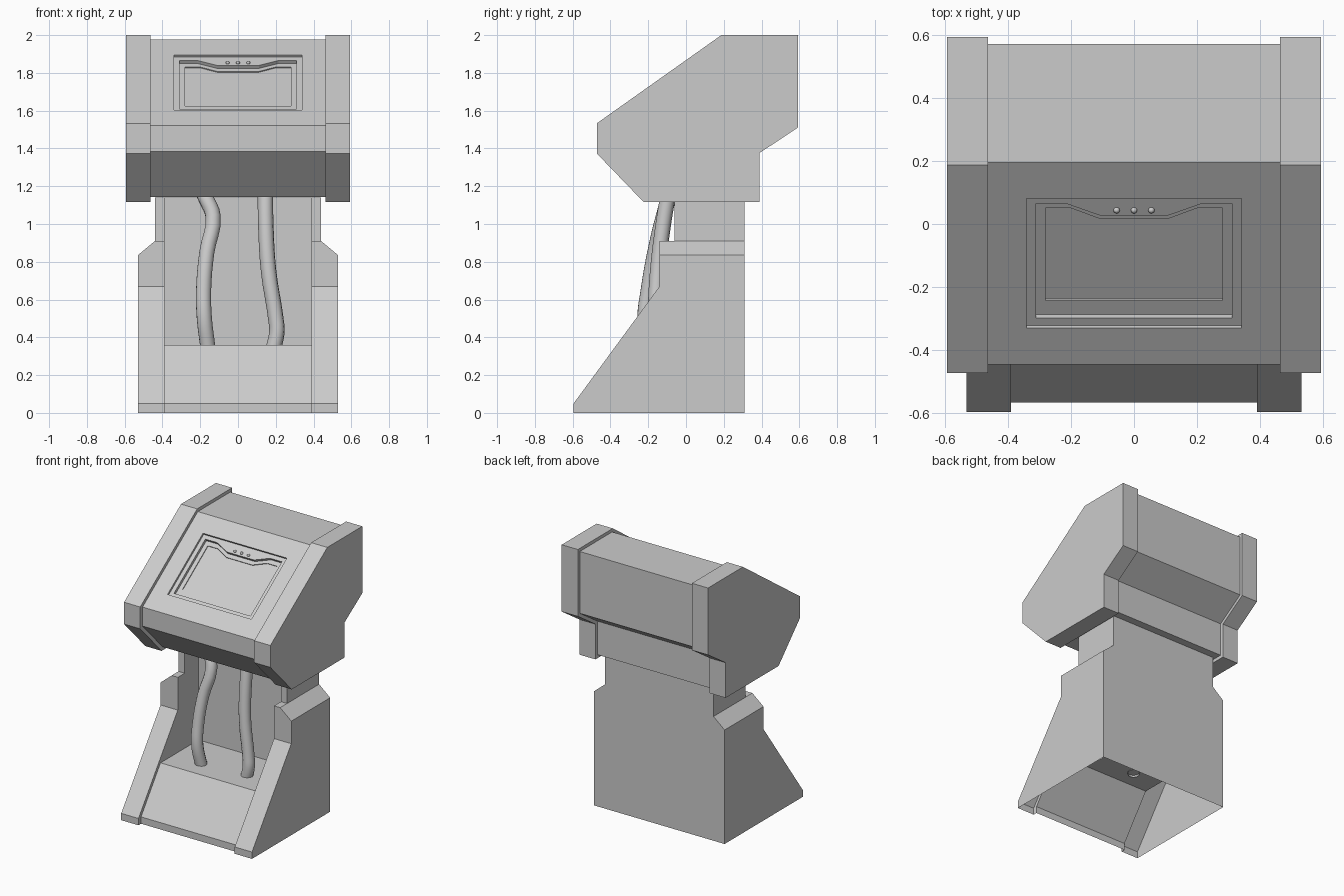
import bpy, bmesh
from mathutils import Vector

if "Cube" in bpy.data.objects:
    bpy.data.objects.remove(bpy.data.objects["Cube"])


def loft(name, a, b):
    """Solid between two matching outlines."""
    bm = bmesh.new()
    va = [bm.verts.new(p) for p in a]
    vb = [bm.verts.new(p) for p in b]
    bm.faces.new(va)
    bm.faces.new(vb[::-1])
    n = len(va)
    for i in range(n):
        bm.faces.new((va[i], vb[i], vb[(i + 1) % n], va[(i + 1) % n]))
    bmesh.ops.recalc_face_normals(bm, faces=bm.faces)
    me = bpy.data.meshes.new(name)
    bm.to_mesh(me)
    bm.free()
    ob = bpy.data.objects.new(name, me)
    bpy.context.collection.objects.link(ob)
    return ob


def side_prism(name, profile, x0, x1):
    """Extrude a (y, z) profile along x."""
    return loft(name, [(x0, y, z) for y, z in profile], [(x1, y, z) for y, z in profile])


def activate(ob):
    bpy.ops.object.select_all(action='DESELECT')
    ob.select_set(True)
    bpy.context.view_layer.objects.active = ob


def cut(ob, cutter):
    cutter.hide_render = True
    mod = ob.modifiers.new("cut", 'BOOLEAN')
    mod.operation = 'DIFFERENCE'
    mod.solver = 'EXACT'
    mod.object = cutter
    activate(ob)
    bpy.ops.object.modifier_apply(modifier=mod.name)
    bpy.data.objects.remove(cutter)


# Base: full-width block, then cut the front bay and the shoulders
base = side_prism("base", [(-.595, 0), (-.595, .05), (-.14, .67), (-.14, .91), (-.06, .91),
                           (-.06, 1.14), (.31, 1.14), (.31, 0)], -.53, .53)
cut(base, side_prism("bay_cutter", [(-.7, -.1), (-.565, -.1), (-.565, .05), (-.34, .36),
                                    (.10, .36), (.10, 1.3), (-.7, 1.3)], -.39, .39))
shoulder = [(.44, 1.3), (.44, .91), (.53, .835), (.60, .777), (.60, 1.3)]
for s in (-1, 1):
    cut(base, loft("shoulder_cutter", [(s * x, -.8, z) for x, z in shoulder],
                   [(s * x, .8, z) for x, z in shoulder]))

# Base is a shell: open underneath and where it meets the head
bm = bmesh.new()
bm.from_mesh(base.data)
ends = [f for f in bm.faces if all(v.co.z < .001 for v in f.verts)
        or all(v.co.z > 1.139 for v in f.verts)]
bmesh.ops.delete(bm, geom=ends, context='FACES')
bm.to_mesh(base.data)
bm.free()

# Head: cheek panels and the slightly inset centre body
cheek = [(-.472, 1.533), (.187, 2), (.592, 2), (.592, 1.51), (.388, 1.375),
         (.388, 1.117), (-.225, 1.117), (-.472, 1.373)]
for side, s in (("left", -1), ("right", 1)):
    side_prism("head_cheek_" + side, cheek, s * .462, s * .593)
body = side_prism("head_body", [(-.445, 1.522), (.195, 1.977), (.57, 1.977), (.57, 1.524),
                                (.364, 1.388), (.364, 1.142), (-.213, 1.142), (-.445, 1.383)],
                  -.462, .462)

# Display: three nested recesses in the sloping face
normal = Vector((0, -.455, .64)).normalized()


def on_slope(x, y, depth):
    return Vector((x, y, 1.522 + (y + .445) * .711)) - normal * depth


def recess(outline, depth):
    cut(body, loft("recess_cutter", [on_slope(x, y, -.05) for x, y in outline],
                   [on_slope(x, y, depth) for x, y in outline]))


def notched(w, low, high, drop, n_in, n_out):
    return [(-w, low), (w, low), (w, high), (n_out, high), (n_in, high - drop),
            (-n_in, high - drop), (-n_out, high), (-w, high)]


recess([(-.34, -.33), (.34, -.33), (.34, .08), (-.34, .08)], .015)
recess(notched(.31, -.307, .056, .037, .11, .215), .035)
recess(notched(.28, -.262, .030, .035, .105, .20), .041)

# Buttons on the notch tab
for i in (-1, 0, 1):
    bpy.ops.mesh.primitive_uv_sphere_add(segments=16, ring_count=8, radius=.01,
                                         location=on_slope(i * .055, .036, .013))
    button = bpy.context.object
    button.name = f"button_{i + 2}"
    bpy.ops.object.shade_smooth()

# Hoses between the base step and the head
hoses = {
    "hose_left": [(-.19, -.075, 1.18), (-.172, -.09, 1.14), (-.132, -.12, 1.04),
                  (-.165, -.165, .85), (-.182, -.20, .65), (-.178, -.217, .50),
                  (-.16, -.195, .35)],
    "hose_right": [(.145, -.09, 1.18), (.147, -.12, 1.0), (.162, -.15, .75),
                   (.20, -.165, .50), (.206, -.17, .43), (.185, -.17, .33)],
}
for name, pts in hoses.items():
    cu = bpy.data.curves.new(name, 'CURVE')
    cu.dimensions = '3D'
    cu.bevel_depth = .041
    cu.bevel_resolution = 4
    cu.resolution_u = 4
    sp = cu.splines.new('BEZIER')
    sp.bezier_points.add(len(pts) - 1)
    for bp, p in zip(sp.bezier_points, pts):
        bp.co = p
        bp.handle_left_type = bp.handle_right_type = 'AUTO'
    ob = bpy.data.objects.new(name, cu)
    bpy.context.collection.objects.link(ob)
    activate(ob)
    bpy.ops.object.convert(target='MESH')
    bpy.ops.object.shade_smooth()
